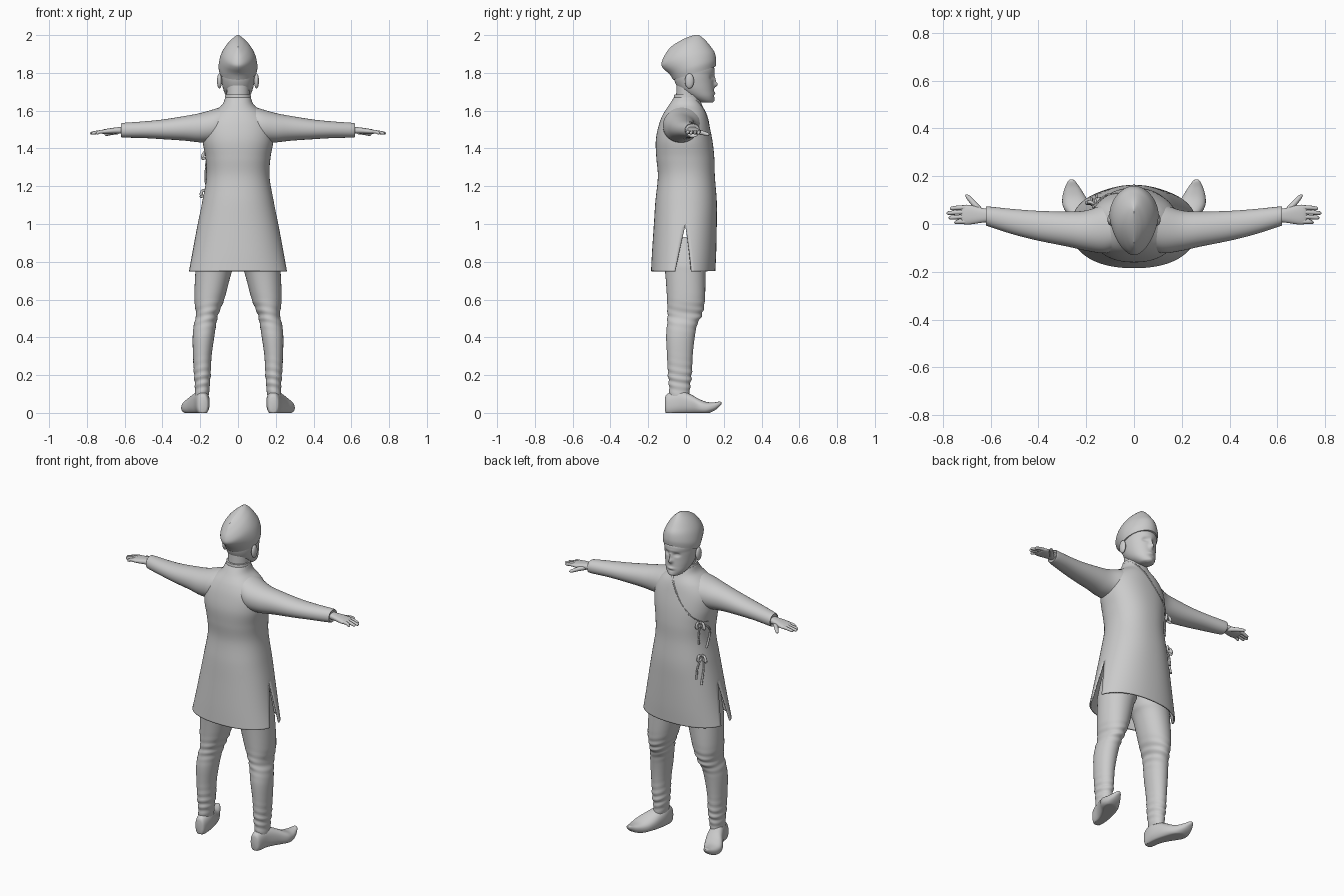
import bpy, bmesh, math
from mathutils import Vector

if "Cube" in bpy.data.objects:
    bpy.data.objects.remove(bpy.data.objects["Cube"], do_unlink=True)

grey = bpy.data.materials.new("plain grey")
grey.use_nodes = True
colour = (0.6, 0.6, 0.6, 1)
grey.diffuse_color = colour
grey.node_tree.nodes["Principled BSDF"].inputs["Base Color"].default_value = colour


def finish(name, bm):
    """Turn a bmesh into a smooth shaded object."""
    bmesh.ops.recalc_face_normals(bm, faces=bm.faces)
    for face in bm.faces:
        face.smooth = True
    mesh = bpy.data.meshes.new(name)
    bm.to_mesh(mesh)
    bm.free()
    mesh.materials.append(grey)
    obj = bpy.data.objects.new(name, mesh)
    bpy.context.collection.objects.link(obj)
    bpy.ops.object.select_all(action='DESELECT')
    obj.select_set(True)
    bpy.context.view_layer.objects.active = obj
    bpy.ops.object.shade_smooth_by_angle(angle=math.radians(50))
    return obj


def spline(rows, steps):
    """Smooth curve through a short list of rows."""
    out = []
    last = len(rows) - 1
    for i in range(last):
        near = [rows[max(0, min(last, i + k))] for k in (-1, 0, 1, 2)]
        for j in range(steps):
            t = j / steps
            out.append([b + t * ((c - a) + t * ((2*a - 5*b + 4*c - d) + t * (3*(b - c) + d - a))) / 2
                        for a, b, c, d in zip(*near)])
    return out + [list(rows[-1])]


def power_of(value, power):
    return math.copysign(abs(value) ** (2 / power), value)


def loft(name, axes, rows, power=2.0, arc=20, steps=6, side=1, gap=None, rule=None, caps=True):
    """Skin rounded sections: each row is (position, low a, high a, low b, high b)."""
    bm = bmesh.new()
    rings = []
    for t, a0, a1, b0, b1 in spline(rows, steps):
        open_angle = gap(t) if gap else 0
        ring = []
        for half in range(2):
            for j in range(arc + 1):
                ang = half * math.pi + open_angle + (math.pi - 2 * open_angle) * j / arc
                co = dict(zip(axes, (t,
                                     (a0 + a1) / 2 + (a1 - a0) / 2 * power_of(math.cos(ang), power),
                                     (b0 + b1) / 2 + (b1 - b0) / 2 * power_of(math.sin(ang), power))))
                co = Vector((co['x'], co['y'], co['z']))
                if rule:
                    co = rule(co)
                co.x *= side
                ring.append(bm.verts.new(co))
        rings.append(ring)
    for low, high in zip(rings, rings[1:]):
        for j in range(2 * arc + 1):
            if j != arc:
                bm.faces.new((low[j], low[j + 1], high[j + 1], high[j]))
    bmesh.ops.remove_doubles(bm, verts=bm.verts, dist=0.00005)
    if caps:
        bmesh.ops.holes_fill(bm, edges=[e for e in bm.edges if e.is_boundary], sides=0)
    return finish(name, bm)


def even(rows):
    """Expand (z, half width, back, front) rows to symmetric sections."""
    return [(z, -w, w, back, front) for z, w, back, front in rows]


def tube(name, points, side=1):
    """Round tapered strand through (x, y, z, radius) points."""
    bm = bmesh.new()
    path = spline(points, 5)
    rings = []
    for i, (x, y, z, r) in enumerate(path):
        ahead, behind = path[min(i + 1, len(path) - 1)], path[max(i - 1, 0)]
        turn = (Vector(ahead[:3]) - Vector(behind[:3])).to_track_quat('Z', 'Y')
        ring = []
        for j in range(10):
            ang = j * math.tau / 10
            co = Vector((x, y, z)) + turn @ Vector((r * math.cos(ang), r * math.sin(ang), 0))
            ring.append(bm.verts.new((co.x * side, co.y, co.z)))
        rings.append(ring)
    for low, high in zip(rings, rings[1:]):
        for j in range(10):
            k = (j + 1) % 10
            bm.faces.new((low[j], low[k], high[k], high[j]))
    bm.faces.new(rings[0])
    bm.faces.new(rings[-1])
    return finish(name, bm)


def ball(name, centre, size):
    bm = bmesh.new()
    bmesh.ops.create_uvsphere(bm, u_segments=20, v_segments=14, radius=1)
    for v in bm.verts:
        v.co = Vector(centre) + Vector([a * b for a, b in zip(v.co, size)])
    return finish(name, bm)


# Long coat, open at both side slits
COAT = even([(.75, .265, -.185, .155), (.85, .243, -.18, .16), (1, .213, -.17, .163),
             (1.12, .189, -.162, .163), (1.25, .167, -.149, .153), (1.35, .172, -.157, .15),
             (1.44, .187, -.16, .14), (1.52, .182, -.145, .124), (1.58, .145, -.122, .108),
             (1.63, .085, -.09, .085), (1.67, .068, -.064, .07)])
COAT_POWER = 2.25
coat = loft("coat", "zxy", COAT, COAT_POWER, arc=32, steps=8, caps=False,
            gap=lambda z: .22 * max(0, (.99 - z) / .24))
cloth = coat.modifiers.new("cloth thickness", 'SOLIDIFY')
cloth.thickness = .008


def chest(x, z):
    """Depth of the front of the coat at a given place."""
    row = min(spline(COAT, 12), key=lambda r: abs(r[0] - z))
    mid, reach = (row[3] + row[4]) / 2, (row[4] - row[3]) / 2
    return mid + reach * (1 - min(1, abs(x / row[2])) ** COAT_POWER) ** (1 / COAT_POWER)


# Standing collar, neck
loft("collar", "zxy", even([(1.63, .078, -.075, .076), (1.66, .07, -.066, .074), (1.685, .067, -.062, .07)]))
loft("neck", "zxy", even([(1.6, .062, -.055, .066), (1.68, .06, -.052, .066), (1.77, .06, -.05, .06)]))

# Diagonal overlapping front edge
bm = bmesh.new()
strip = []
for i in range(25):
    t = i / 24
    x, z = .045 - .205 * t, 1.645 - .265 * t - .03 * math.sin(math.pi * t)
    strip.append([bm.verts.new((x + s * .012, chest(x + s * .012, z + s * .012) + .002, z + s * .012))
                  for s in (-1, 0, 1)])
for p, q in zip(strip, strip[1:]):
    for j in range(2):
        bm.faces.new((p[j], p[j + 1], q[j + 1], q[j]))
edge = finish("front_flap_edge", bm)
edge.modifiers.new("thickness", 'SOLIDIFY').thickness = .006

# Tied cords on the side of the chest
for label, x, z, drop in (("upper", -.158, 1.37, .16), ("lower", -.166, 1.17, .16)):
    y = chest(x, z) + .007
    ball(label + "_knot", (x, y, z), (.011, .011, .011))
    for k, (dx, dy) in enumerate(((-.03, .012), (.012, .025))):
        tube(f"{label}_bow_{k}", [(x, y, z, .004), (x + dx * .7, y + dy, z + .008, .007),
                                  (x + dx, y + dy, z - .022, .009), (x + dx * .4, y + dy * .6, z - .018, .005),
                                  (x, y, z, .004)])
    for k, shift in enumerate((-.012, .008)):
        low = z - drop + k * .035
        xe = x + shift
        tube(f"{label}_tail_{k}", [(x, y, z, .004), (xe, chest(xe, z - .06) + .012, z - .06, .005),
                                   (xe, chest(xe, low) + .01, low, .006)])

# Head with modelled face: bumps are (x, z, spread x, spread z, amount)
BUMPS = [(0, 1.738, .012, .014, .02), (0, 1.765, .008, .02, .011), (0, 1.693, .02, .007, .006),
         (0, 1.655, .02, .01, .004), (0, 1.678, .02, .005, -.003), (0, 1.8, .05, .01, .004)]
BUMPS += [(s * .033, 1.776, .014, .01, -.012) for s in (-1, 1)]
BUMPS += [(s * .034, 1.775, .008, .005, .005) for s in (-1, 1)]


def face_shape(co):
    if co.y > .06:
        y = co.y
        for x, z, sx, sz, amount in BUMPS:
            co.y += min(1, (y - .06) / .05) * amount * math.exp(-((co.x - x) / sx) ** 2 - ((co.z - z) / sz) ** 2)
    return co


loft("head", "zxy", even([(1.642, .02, .09, .135), (1.65, .04, .06, .146), (1.675, .062, .01, .15),
                          (1.71, .077, -.035, .148), (1.75, .086, -.058, .146), (1.79, .091, -.066, .146),
                          (1.83, .09, -.064, .148), (1.88, .06, -.03, .11)]), arc=48, steps=9, rule=face_shape)


# Tall pointed cap with sloping rim
def cap_shape(co):
    fade = (co.z - 1.77) / .2
    co.z += .31 * (co.y + .07) - 2 * fade * (co.y - .03) ** 2
    return co


loft("cap", "zxy", even([(1.762, .098, -.068, .157), (1.8, .103, -.086, .16), (1.85, .096, -.116, .152),
                         (1.89, .082, -.13, .13), (1.925, .06, -.124, .105), (1.95, .034, -.105, .08),
                         (1.961, .015, -.09, .065), (1.965, .002, -.08, .05)]), 1.85, arc=28, rule=cap_shape)


def folds(co):
    """Cloth creases at the knee and ankle."""
    amount = .05 * math.exp(-((co.z - .18) / .07) ** 2) + .03 * math.exp(-((co.z - .52) / .06) ** 2)
    swell = 1 + amount * math.sin(co.z * 150 + co.x * 30 + co.y * 25)
    centre = Vector((.185, -.035, co.z))
    return centre + (co - centre) * swell


def flat_sole(co):
    co.z = max(co.z, 0)
    return co


# Paired limbs
for side, label in ((1, "left_"), (-1, "right_")):
    ball(label + "ear", (side * .098, .018, 1.757), (.013, .024, .04))
    loft(label + "sleeve", "xyz", [(.05, -.1, .085, 1.45, 1.632), (.12, -.122, .082, 1.432, 1.61),
                                   (.2, -.112, .057, 1.432, 1.587), (.28, -.094, .052, 1.441, 1.572),
                                   (.4, -.07, .055, 1.449, 1.553), (.5, -.045, .062, 1.455, 1.543),
                                   (.61, -.01, .073, 1.458, 1.535), (.614, -.004, .067, 1.464, 1.529)], 2.1, side=side)
    loft(label + "palm", "xyz", [(.59, .01, .058, 1.477, 1.517), (.64, .005, .068, 1.478, 1.512),
                                 (.69, -.002, .08, 1.476, 1.505), (.715, 0, .078, 1.477, 1.5),
                                 (.725, .01, .07, 1.482, 1.494)], 2.4, side=side)
    for k, tip in enumerate((.752, .775, .783, .77)):
        y = .01 + k * .0195
        tube(f"{label}finger_{k}", [(.695, y, 1.49, .0105), (.73, y, 1.488, .0095),
                                    (tip - .008, y - .003, 1.481, .008), (tip, y - .003, 1.479, .003)], side)
    tube(label + "thumb", [(.64, .05, 1.488, .014), (.67, .085, 1.483, .012),
                           (.695, .113, 1.475, .009), (.705, .122, 1.473, .003)], side)
    loft(label + "trouser_leg", "zxy", [(.09, .155, .228, -.088, .018), (.14, .15, .228, -.09, .022),
                                        (.2, .145, .233, -.095, .03), (.3, .14, .238, -.1, .035),
                                        (.4, .126, .24, -.105, .046), (.47, .115, .233, -.1, .06),
                                        (.52, .105, .222, -.098, .085), (.6, .073, .231, -.1, .1),
                                        (.74, .035, .226, -.11, .103), (.8, .01, .22, -.12, .105),
                                        (.93, -.01, .19, -.12, .1)], 2.1, steps=10, side=side, rule=folds)
    loft(label + "shoe", "yxz", [(-.112, .175, .2, .02, .07), (-.1, .157, .217, -.008, .1),
                                 (-.04, .15, .235, -.008, .118), (.02, .16, .265, -.008, .1),
                                 (.07, .178, .296, -.008, .073), (.11, .2, .3, -.005, .058),
                                 (.15, .225, .29, .012, .056), (.178, .245, .277, .035, .06),
                                 (.187, .257, .267, .046, .057)], 2.4, side=side, rule=flat_sole)
